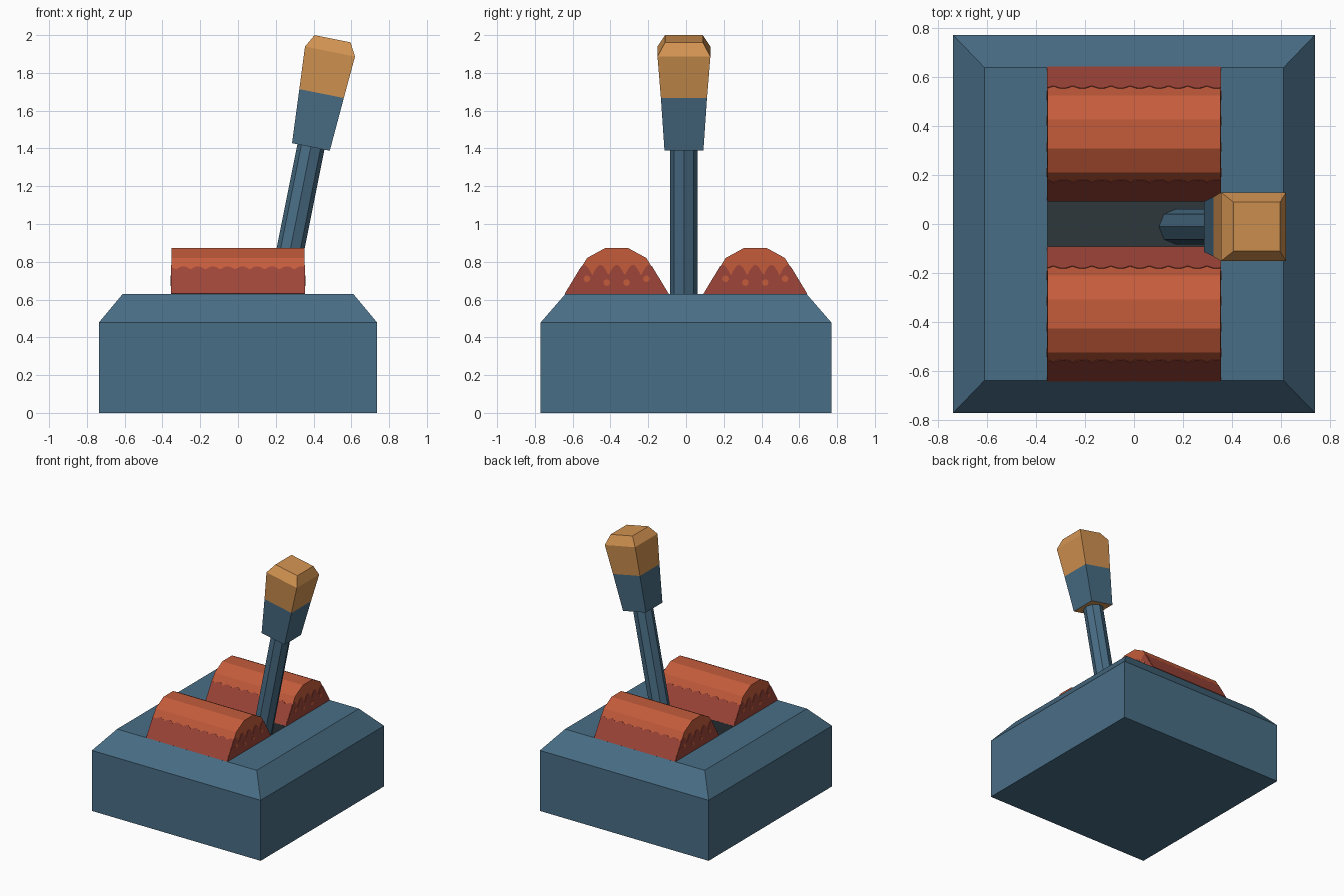
import bpy, bmesh, math
from mathutils import Matrix, Vector

if "Cube" in bpy.data.objects:
    bpy.data.objects.remove(bpy.data.objects["Cube"])


def material(name, rgb):
    m = bpy.data.materials.new(name)
    lin = [c / 12.92 if c <= 0.04045 else ((c + 0.055) / 1.055) ** 2.4 for c in rgb]
    m.diffuse_color = (*lin, 1)
    m.use_nodes = True
    m.node_tree.nodes["Principled BSDF"].inputs["Base Color"].default_value = m.diffuse_color
    return m


blue = material("steel_blue", (0.285, 0.43, 0.525))
dark = material("slot_grey", (0.18, 0.215, 0.235))
orange = material("orange_red", (0.77, 0.36, 0.23))
red = material("dark_red", (0.62, 0.27, 0.22))
tan = material("tan", (0.83, 0.58, 0.32))


def make(name, loops, mats, rule=None, matrix=None):
    """Bridge a list of equal-length point loops and cap both ends.
    rule(i) gives the material index of band i (-1 first cap, -2 last cap)."""
    bm = bmesh.new()
    rings = [[bm.verts.new(p) for p in loop] for loop in loops]
    n = len(rings[0])
    idx = rule or (lambda i: 0)
    bm.faces.new(rings[0][::-1]).material_index = idx(-1)
    bm.faces.new(rings[-1]).material_index = idx(-2)
    for i, (a, b) in enumerate(zip(rings, rings[1:])):
        for k in range(n):
            f = bm.faces.new((a[k], a[(k + 1) % n], b[(k + 1) % n], b[k]))
            f.material_index = idx(i)
    bmesh.ops.recalc_face_normals(bm, faces=bm.faces)
    me = bpy.data.meshes.new(name)
    bm.to_mesh(me)
    bm.free()
    for m in mats:
        me.materials.append(m)
    ob = bpy.data.objects.new(name, me)
    if matrix:
        ob.matrix_world = matrix
    bpy.context.collection.objects.link(ob)
    return ob


def rect(hx, hy, z):
    return [(-hx, -hy, z), (hx, -hy, z), (hx, hy, z), (-hx, hy, z)]


def plate(name, pts, offset, mat):
    """Thin plate: a flat outline pushed out by a small offset."""
    o = Vector(offset)
    return make(name, [[Vector(p) - o for p in pts], [Vector(p) + o for p in pts]], [mat])


# Base housing with bevelled top and a recessed lever slot
make("base", [rect(0.737, 0.77, 0), rect(0.737, 0.77, 0.478), rect(0.61, 0.638, 0.63),
              rect(0.352, 0.094, 0.63), rect(0.352, 0.094, 0.35)],
     [blue, dark], lambda i: 1 if i in (3, -2) else 0)

# Two ridged guards beside the slot, with scalloped dark red skirts
X, Z0, CY = 0.352, 0.63, 0.367
HALF = [(0.272, 0.63), (0.157, 0.82), (0.06, 0.873)]
PROFILE = [(-y, z) for y, z in HALF] + [(y, z) for y, z in HALF[::-1]]
THIN = 0.003


def scallop(u):
    return abs(math.sin(math.pi * u))


for side, label in ((-1, "front"), (1, "back")):
    c = side * CY
    make(label + "_guard", [[(x, c + y, z) for y, z in PROFILE] for x in (-X, X)], [orange])
    # Skirts on both sloping sides
    for s, where in ((-1, "front"), (1, "back")):
        lo = Vector((0, c + s * 0.272, 0.63))
        hi = Vector((0, c + s * 0.157, 0.82))
        normal = Vector((0, s * 0.19, 0.115)).normalized() * THIN
        pts = [lo + Vector((-X, 0, 0)), lo + Vector((X, 0, 0))]
        for k in range(73):
            u = k / 72
            t = 0.67 + 0.09 * scallop(9 * u + 0.3)
            pts.append(lo.lerp(hi, t) + Vector((X - 2 * X * u, 0, 0)))
        plate(f"{label}_guard_{where}_skirt", pts, normal, red)
    # Skirts and round spots on both ends
    for e, where in ((-1, "left"), (1, "right")):
        pts = [(e * X, c - 0.272, Z0), (e * X, c + 0.272, Z0)]
        edge = 0.272 - (0.76 - Z0) * 0.115 / 0.19
        for k in range(61):
            u = k / 60
            z = 0.728 + 0.055 * scallop(4.5 * u + 0.25)
            w = 0.272 - (z - Z0) * 0.115 / 0.19
            y = edge * (1 - 2 * u)
            pts.append((e * X, c + max(-w, min(w, y)), z))
        plate(f"{label}_guard_{where}_end_skirt", pts, (e * THIN, 0, 0), red)
        for k in range(4):
            y = c + (k - 1.5) * 0.105
            z = 0.71 if k in (0, 3) else 0.69
            dot = [(e * X, y + 0.018 * math.cos(a * math.pi / 4),
                    z + 0.018 * math.sin(a * math.pi / 4)) for a in range(8)]
            plate(f"{label}_guard_{where}_spot_{k + 1}", dot, (e * THIN * 1.5, 0, 0), orange)

# Tilted lever: octagonal stem and square flared grip (local z runs along the lever)
tilt = Matrix.Translation((0.386, -0.011, 1.408)) @ Matrix.Rotation(math.atan(0.2), 4, 'Y')


def octagon(z):
    return [(0.073 * math.cos(k * math.pi / 4), 0.073 * math.sin(k * math.pi / 4), z)
            for k in range(8)]


make("lever_stem", [octagon(-1.085), octagon(0.02)], [blue], matrix=tilt)
make("lever_grip", [rect(0.102, 0.103, 0), rect(0.12, 0.122, 0.288),
                    rect(0.135, 0.14, 0.515), rect(0.097, 0.1, 0.584)],
     [blue, tan], lambda i: 0 if i == 0 else 1, tilt)
